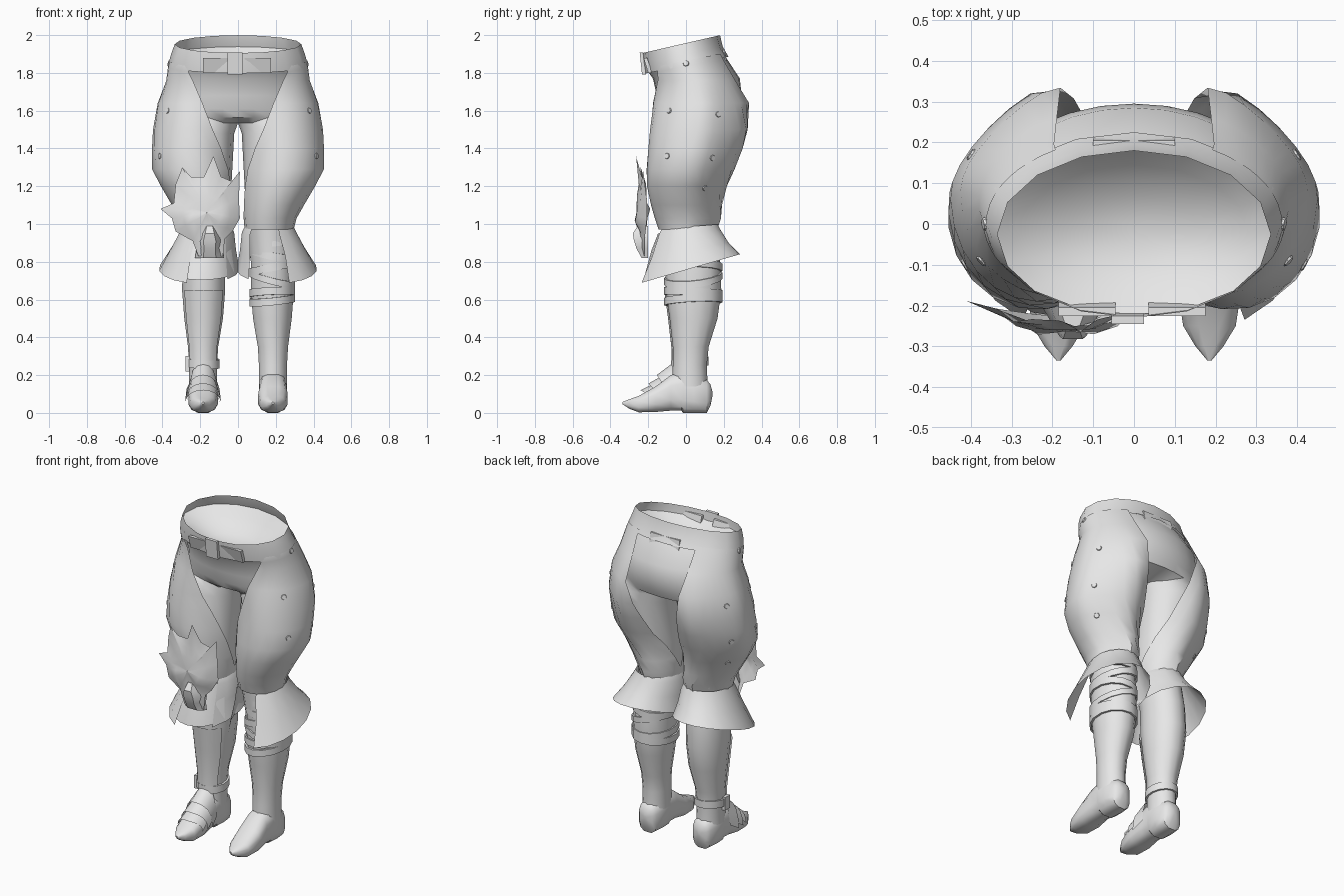
import bpy, bmesh, math
from mathutils import Vector
from mathutils.bvhtree import BVHTree

if "Cube" in bpy.data.objects:
    bpy.data.objects.remove(bpy.data.objects["Cube"])

grey = bpy.data.materials.new("light_grey")
grey.diffuse_color = (0.8, 0.8, 0.8, 1)
grey.use_nodes = True
grey.node_tree.nodes["Principled BSDF"].inputs["Base Color"].default_value = grey.diffuse_color


def finish(name, bm, recalc=False):
    """Weld, turn into an object and return its surface tree."""
    bmesh.ops.remove_doubles(bm, verts=bm.verts, dist=0.0008)
    if recalc:
        bmesh.ops.recalc_face_normals(bm, faces=bm.faces)
    tree = BVHTree.FromBMesh(bm)
    me = bpy.data.meshes.new(name)
    bm.to_mesh(me)
    bm.free()
    me.materials.append(grey)
    bpy.context.collection.objects.link(bpy.data.objects.new(name, me))
    return tree


def skin(bm, rings, flip=False, wrap=False):
    """Quads between successive rows of points."""
    vs = [[bm.verts.new(p) for p in r] for r in rings]
    n = len(vs[0])
    for r0, r1 in zip(vs, vs[1:]):
        for i in range(n if wrap else n - 1):
            j = (i + 1) % n
            q = [r0[i], r1[i], r1[j], r0[j]]
            bm.faces.new(q[::-1] if flip else q)
    return vs


def loft(name, rows, sides=(1, -1), n=14, flat=0, inward=False):
    """Rows: z, cx, cy, rx, ry, start angle, end angle, slope in y, slope in x.
    Angles run from the front around the outer side to the back.
    flat pulls in the outer back corner of the leg rings."""
    bm = bmesh.new()
    for s in sides:
        rings = []
        for row in rows:
            z, cx, cy, rx, ry, a, b, ty, tx = (list(row) + [0, 360, 0, 0][len(row) - 5:])
            ring = []
            for i in range(n + 1):
                t = math.radians(a + (b - a) * i / n)
                x, y = cx + rx * math.sin(t), cy - ry * math.cos(t)
                if cx > .1 and math.pi / 2 < t < math.pi:
                    y += flat * ry * math.sin(2 * t)
                ring.append((s * x, y, z + ty * y + tx * (x - cx)))
            rings.append(ring)
        skin(bm, rings, flip=(s < 0) != inward)
    return finish(name, bm)


def strap(name, side, z, h, cx, cy, rx, ry, ty, tx):
    """Thin raised band around a leg."""
    g = 0.012
    rows = [(z + h, cx, cy, rx - g, ry - g, 0, 360, ty, tx), (z + h, cx, cy, rx, ry, 0, 360, ty, tx),
            (z, cx, cy, rx, ry, 0, 360, ty, tx), (z, cx, cy, rx - g, ry - g, 0, 360, ty, tx)]
    loft(name, rows, (side,))


def box(name, c, d, shear=0):
    """Box at c with size d; shear moves the bottom along y."""
    bm = bmesh.new()
    bmesh.ops.create_cube(bm, size=1)
    for v in bm.verts:
        dy = shear if v.co.z < 0 else 0
        v.co = Vector([c[k] + v.co[k] * d[k] for k in range(3)]) + Vector((0, dy, 0))
    finish(name, bm)


# Waistband, with a shallow bowl closing it inside
loft("waistband", [(1.958, 0, -.025, .335, .205, 0, 180, .23),
                   (1.90, 0, -.015, .355, .21, 0, 180, .2),
                   (1.84, 0, .005, .37, .22, 0, 180, .2)], n=8)
loft("waist_lining", [(1.90, 0, -.015, .353, .208, 0, 180, .2),
                      (1.86, 0, -.02, .28, .165, 0, 180, .15),
                      (1.81, 0, -.03, .17, .10, 0, 180, .05),
                      (1.785, 0, -.04, .0, .0, 0, 180)], n=8, inward=True)

# Inner trousers: seat splitting into two legs
loft("inner_trousers", [(1.86, 0, -.005, .345, .205, 0, 180, .2),
                        (1.77, 0, .055, .35, .23, 0, 180),
                        (1.68, 0, .07, .36, .225, 0, 180),
                        (1.61, 0, .07, .365, .21, 0, 180),
                        (1.565, 0, .07, .375, .19, 0, 180),
                        (1.535, .2, .06, .2, .175, -90, 270),
                        (1.48, .205, .055, .185, .185, -90, 270),
                        (1.20, .185, .01, .15, .17, -90, 270),
                        (1.00, .165, .01, .12, .14, -90, 270)])

# Baggy outer legs, open towards the middle at front and back
chaps = loft("outer_legs", [(1.865, 0, .0, .362, .214, 45, 148, .2),
                            (1.835, 0, .007, .37, .222, 45, 148, .2),
                            (1.76, .04, .045, .34, .24, 36, 154),
                            (1.64, .2, .08, .225, .255, -3, 185),
                            (1.50, .235, .07, .215, .26, -28, 204),
                            (1.40, .24, .05, .216, .25, -44, 214),
                            (1.29, .24, .025, .217, .235, -60, 224),
                            (1.20, .22, .005, .19, .212, -74, 238),
                            (1.10, .19, .005, .16, .19, -84, 256),
                            (1.03, .17, .01, .14, .175, -90, 270),
                            (.97, .165, .01, .13, .155, -90, 270)], n=16, flat=.2)

# Belt tab and slanting belt plates at the front, plate at the back
box("belt_tab", (-.015, -.235, 1.85), (.08, .02, .115), .012)
for s in (1, -1):
    box("belt_plate", (-.005 + s * .11, -.215, 1.84), (.14, .02, .08), .025)
box("back_plate", (0, .195, 1.885), (.2, .02, .07), .012)

# Rivets on the outer sides of the legs
bm = bmesh.new()
for s in (1, -1):
    for y, z in ((0, 1.85), (.17, 1.58), (.14, 1.35), (-.1, 1.36), (.1, 1.19), (-.09, 1.6)):
        hit, nor, _, _ = chaps.ray_cast(Vector((s, y, z)), Vector((-s, 0, 0)))
        if hit:
            if nor.x * s < 0:
                nor = -nor
            m = nor.to_track_quat('Z', 'Y').to_matrix().to_4x4()
            m.translation = hit
            bmesh.ops.create_cone(bm, cap_ends=True, segments=8, radius1=.018,
                                  radius2=.014, depth=.01, matrix=m)
finish("rivets", bm)

# Calves
calf = [(.98, .165, .015, .12, .14), (.8, .18, .035, .115, .145), (.65, .182, .04, .117, .147),
        (.5, .182, .04, .105, .127), (.35, .185, .025, .082, .095), (.25, .185, .02, .076, .09),
        (.14, .185, .02, .076, .095)]
loft("calves", calf)

# Feet with pointed toes and a raised, rounded heel
bm = bmesh.new()
sections = [(.139, .012, .085, .115), (.13, .045, .04, .15), (.11, .062, 0, .175), (.04, .075, 0, .2),
            (-.015, .073, 0, .215), (-.025, .073, .012, .215), (-.08, .072, .012, .2),
            (-.16, .08, .005, .14), (-.25, .066, .003, .09), (-.3, .035, .022, .072),
            (-.335, .005, .045, .058)]


def bend(v):
    return math.copysign(abs(v) ** .7, v)


for s in (1, -1):
    rings = []
    for y, w, z0, z1 in sections:
        ang = [math.tau * (i + .5) / 12 for i in range(12)]
        rings.append([(s * .185 + w * bend(math.cos(t)) * s,
                       y, (z0 + z1) / 2 + (z1 - z0) / 2 * bend(math.sin(t)) / bend(math.sin(math.radians(75))))
                      for t in ang])
    vs = skin(bm, rings, wrap=True)
    bm.faces.new(vs[0])
    bm.faces.new(vs[-1])
finish("feet", bm, True)

# Flared knee cuffs, open at the front, and a flap filling one opening
cuff = [(.985, .165, .015, .13, .155, 22, 316, .08), (.955, .165, .015, .145, .17, 22, 316, .08),
        (.86, .185, .017, .175, .212, 22, 316, .18), (.757, .205, .02, .214, .268, 18, 316, .29)]
loft("knee_cuffs", cuff)
loft("cuff_flap", [(.95, .165, .015, .138, .163, -60, 60), (.86, .18, .017, .168, .2, -60, 60),
                   (.76, .195, .02, .204, .245, -60, 60, .25)], (-1,), 8)

# Cloth wraps below one knee
for z, h, ty, tx in ((.575, .04, .05, .1), (.62, .04, -.05, .04), (.69, .035, .1, -.25),
                     (.75, .04, .0, .2), (.82, .04, .1, -.2), (.88, .03, 0, .12)):
    strap("leg_wrap", 1, z, h, .182, .038, .124, .154, ty, tx)

# Shin plate, ankle strap and buckle on the other leg
loft("shin_plate", [(z, cx, cy, rx + .008, ry + .008, -55, 55) for z, cx, cy, rx, ry in calf[2:6]], (-1,), 6)
strap("ankle_strap", -1, .24, .045, .185, .02, .09, .1, .1, .05)
box("strap_buckle", (-.268, -.01, .26), (.02, .05, .08))

# Overlapping pointed foot plates
bm = bmesh.new()
for yb, hb, wb, yf, hf, wf in ((-.055, .275, .078, -.12, .2, .095), (-.1, .21, .085, -.165, .155, .093),
                               (-.15, .165, .08, -.205, .12, .086)):
    rings = []
    for y, h, w, lift in ((yb, hb, wb, 0), (yf, hf, wf, .035)):
        rings.append([(-.185 + w * math.cos(t), y - lift * math.sin(t) ** 3,
                       .06 + (h - .06) * math.sin(t) ** .8)
                      for t in [math.pi * i / 8 for i in range(9)]])
    rings[0] = [(x, y, max(z, .1)) for x, y, z in rings[0]]
    skin(bm, rings, flip=True)
finish("foot_plates", bm)

# Knee mask with spiked crown: spiky outline around a rounded face with a brow
outline = [(-.33, 1.21), (-.295, 1.30), (-.25, 1.25), (-.18, 1.25), (-.13, 1.36), (-.09, 1.25),
           (-.02, 1.22), (.01, 1.28), (.005, 1.13), (.01, 1.03), (-.03, .96), (-.07, .92), (-.08, .83),
           (-.21, .83), (-.24, .91), (-.33, .96), (-.35, 1.03), (-.41, 1.08), (-.34, 1.11)]
cx, cz = -.165, 1.06
bm = bmesh.new()
rings = [[(x, -.225 + .6 * (x - cx) ** 2 - .04 * max(0, (z - 1.2) / .16), z) for x, z in outline]]
for rx, rz, push in ((.125, .15, .025), (.08, .09, .035), (.002, .002, .035)):
    ring = []
    for x, z in outline:
        t = math.atan2((z - cz) / rz, (x - cx) / rx)
        px, pz = cx + rx * math.cos(t), cz + rz * math.sin(t)
        brow = .015 * math.exp(-((pz - 1.02) / .03) ** 2)
        eye = .015 * math.exp(-((pz - .96) / .03) ** 2)
        ring.append((px, -.225 + .6 * (px - cx) ** 2 - push - brow + eye, pz))
    rings.append(ring)
skin(bm, rings, wrap=True)
finish("knee_mask", bm, True)

# Mask muzzle
bm = bmesh.new()
muzzle = [(.99, .025, -.255), (.95, .04, -.282), (.91, .055, -.275), (.87, .05, -.262), (.82, .055, -.235)]
vs = skin(bm, [[(-.15 - w * 1.4, -.2, z), (-.15 - w * .6, y, z), (-.15 + w * .6, y, z),
                (-.15 + w * 1.4, -.2, z)] for z, w, y in muzzle], wrap=True)
bm.faces.new(vs[0])
bm.faces.new(vs[-1])
finish("mask_muzzle", bm, True)

# Smooth shading with sharp creases
for o in bpy.context.collection.objects:
    o.select_set(True)
    bpy.context.view_layer.objects.active = o
bpy.ops.object.shade_smooth_by_angle(angle=math.radians(40))
